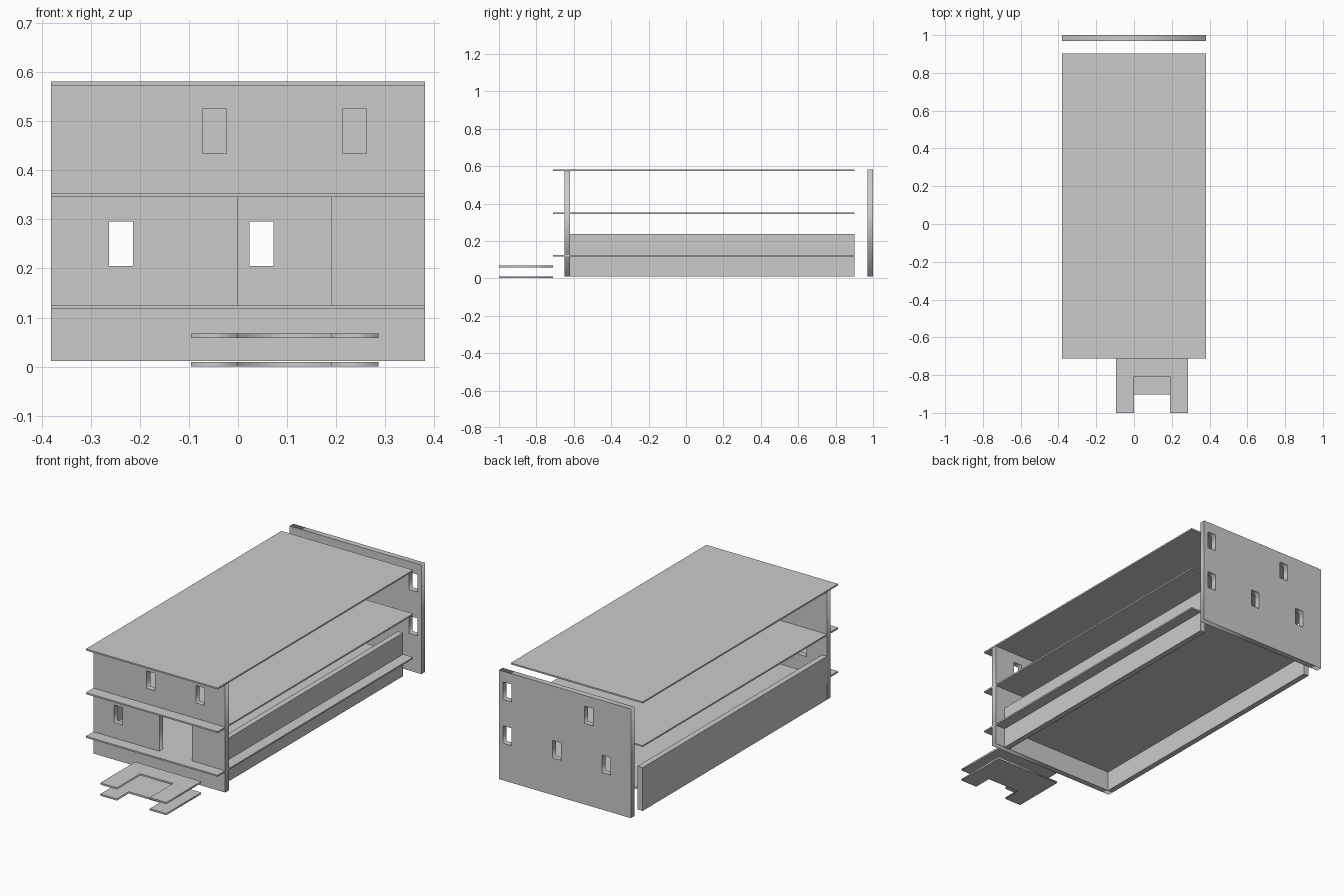
import bpy
from math import radians

if "Cube" in bpy.data.objects:
    bpy.data.objects.remove(bpy.data.objects["Cube"])


def box(name, x, y, z):
    """Plain box from (min, max) pairs."""
    bpy.ops.mesh.primitive_cube_add(size=1, location=[sum(r) / 2 for r in (x, y, z)])
    ob = bpy.context.object
    ob.name = name
    ob.scale = [r[1] - r[0] for r in (x, y, z)]
    bpy.ops.object.transform_apply(location=False, rotation=False, scale=True)
    return ob


def plate(name, loops, thickness, location, upright=False):
    """Filled outline (further loops are holes) with a thickness, turned into a mesh."""
    cu = bpy.data.curves.new(name, 'CURVE')
    cu.dimensions = '2D'
    cu.fill_mode = 'BOTH'
    cu.extrude = thickness / 2
    for loop in loops:
        sp = cu.splines.new('POLY')
        sp.points.add(len(loop) - 1)
        for p, (a, b) in zip(sp.points, loop):
            p.co = (a, b, 0, 1)
        sp.use_cyclic_u = True
    ob = bpy.data.objects.new(name, cu)
    bpy.context.collection.objects.link(ob)
    ob.location = location
    if upright:
        ob.rotation_euler[0] = radians(90)
    bpy.ops.object.select_all(action='DESELECT')
    ob.select_set(True)
    bpy.context.view_layer.objects.active = ob
    bpy.ops.object.convert(target='MESH')
    return bpy.context.object


def rect(x0, x1, z0, z1):
    return [(x0, z0), (x1, z0), (x1, z1), (x0, z1)]


def window(cx, storey):
    z0 = (0.205, 0.434)[storey]
    return rect(cx - 0.0245, cx + 0.0245, z0, z0 + 0.091)


W = 0.381

# Floor slabs and roof
for name, z in (("ground_floor", 0.117), ("upper_floor", 0.345), ("roof", 0.573)):
    box(name, (-W, W), (-0.712, 0.902), (z, z + 0.008))

# Front wall with windows and doorway
plate("front_wall",
      [rect(-W, W, 0.011, 0.575), window(-0.238, 0), window(-0.048, 1),
       window(0.237, 1), rect(0, 0.19, 0.121, 0.348)],
      0.03, (0, -0.635, 0), upright=True)

# Detached back wall with windows
plate("back_wall",
      [rect(-W, W, 0.011, 0.581)] + [window(x, 0) for x in (-0.238, 0.048, 0.333)]
      + [window(x, 1) for x in (-0.138, 0.333)],
      0.03, (0, 0.985, 0), upright=True)

# Low side walls: left one flush with the slabs, right one set in
for name, x in (("left_side_wall", -W), ("right_side_wall", 0.293)):
    box(name, (x, x + 0.03), (-0.622, 0.902), (0.011, 0.237))

# Two notched porch plates
for name, z, notch in (("lower_porch_plate", 0.005, -0.902), ("upper_porch_plate", 0.063, -0.807)):
    plate(name,
          [[(-0.096, -1), (0, -1), (0, notch), (0.19, notch), (0.19, -1),
            (0.286, -1), (0.286, -0.712), (-0.096, -0.712)]],
          0.009, (0, 0, z))
